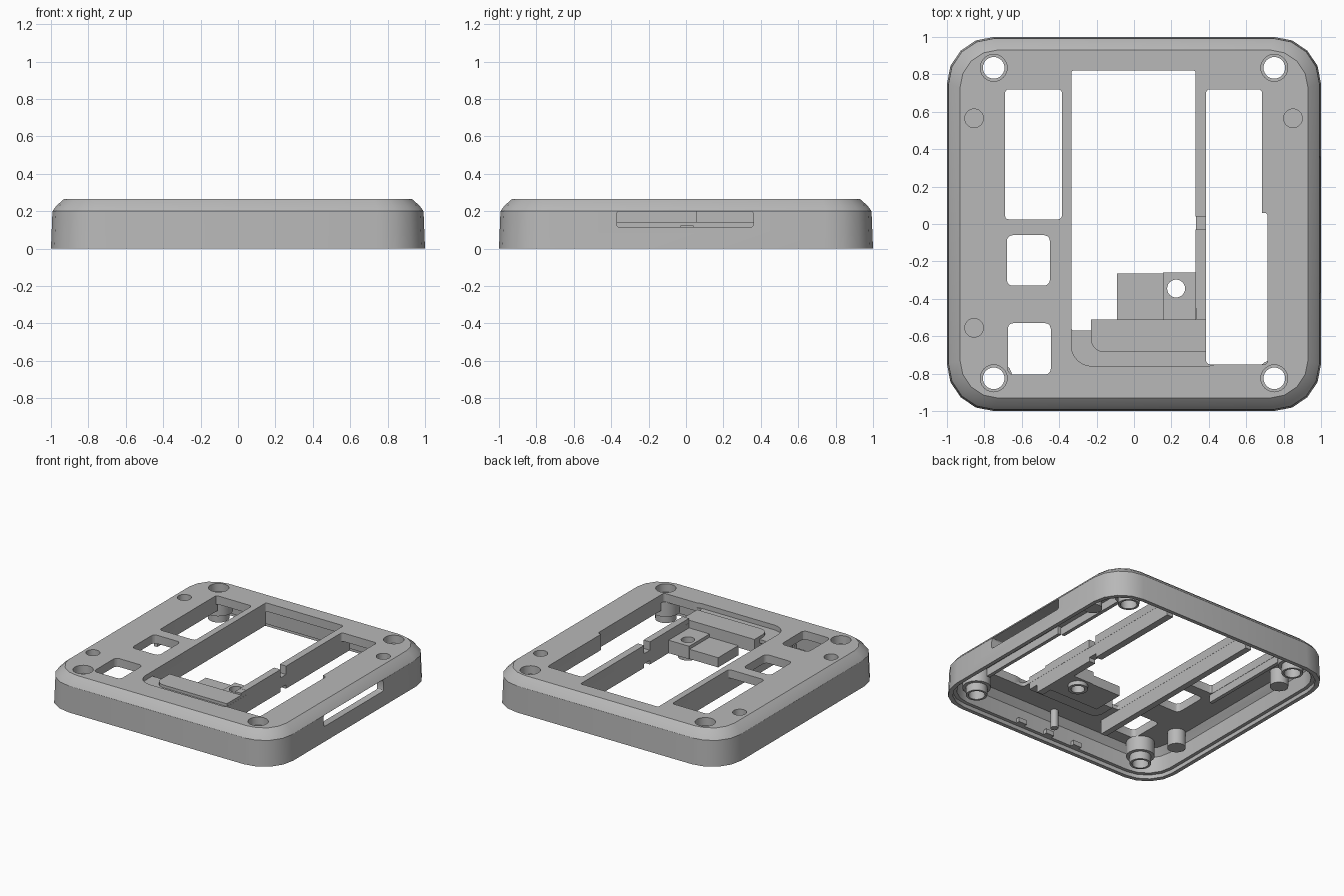
import bpy, bmesh, math
from mathutils import Matrix

if bpy.data.objects.get("Cube"):
    bpy.data.objects.remove(bpy.data.objects["Cube"], do_unlink=True)

grey = bpy.data.materials.new("plain_grey")
grey.use_nodes = True
colour = (0.48, 0.48, 0.48, 1)
grey.diffuse_color = colour
grey.node_tree.nodes["Principled BSDF"].inputs["Base Color"].default_value = colour


def finish(name, bm):
    bmesh.ops.recalc_face_normals(bm, faces=bm.faces)
    mesh = bpy.data.meshes.new(name)
    bm.to_mesh(mesh)
    bm.free()
    mesh.materials.append(grey)
    ob = bpy.data.objects.new(name, mesh)
    bpy.context.collection.objects.link(ob)
    return ob


def outline(x0, x1, y0, y1, r, seg):
    """Rounded rectangle, counter-clockwise."""
    pts = []
    corners = ((x1 - r, y1 - r), (x0 + r, y1 - r), (x0 + r, y0 + r), (x1 - r, y0 + r))
    for k, (cx, cy) in enumerate(corners):
        for i in range(seg + 1):
            a = math.pi / 2 * (k + i / seg)
            pts.append((cx + r * math.cos(a), cy + r * math.sin(a)))
    return pts


def loft(name, rings):
    """Closed solid through rings given as (points, z)."""
    bm = bmesh.new()
    loops = [[bm.verts.new((x, y, z)) for x, y in pts] for pts, z in rings]
    n = len(loops[0])
    for a, b in zip(loops, loops[1:]):
        for i in range(n):
            j = (i + 1) % n
            bm.faces.new((a[i], a[j], b[j], b[i]))
    bm.faces.new(loops[0][::-1])
    bm.faces.new(loops[-1])
    return finish(name, bm)


def slab(name, x0, x1, y0, y1, z0, z1, r=0.02, seg=3):
    pts = outline(x0, x1, y0, y1, r, seg)
    return loft(name, [(pts, z0), (pts, z1)])


def box(name, x0, x1, y0, y1, z0, z1):
    bm = bmesh.new()
    m = Matrix.Translation(((x0 + x1) / 2, (y0 + y1) / 2, (z0 + z1) / 2))
    bmesh.ops.create_cube(bm, size=1, matrix=m @ Matrix.Diagonal((x1 - x0, y1 - y0, z1 - z0, 1)))
    return finish(name, bm)


def cylinder(name, x, y, r, z0, z1, n=24):
    pts = [(x + r * math.cos(2 * math.pi * i / n), y + r * math.sin(2 * math.pi * i / n)) for i in range(n)]
    return loft(name, [(pts, z0), (pts, z1)])


def turned(name, x, y, profile, n=24):
    """Ring turned from a closed (radius, z) profile."""
    bm = bmesh.new()
    loops = [[bm.verts.new((x + r * math.cos(2 * math.pi * i / n),
                            y + r * math.sin(2 * math.pi * i / n), z)) for i in range(n)]
             for r, z in profile]
    for a, b in zip(loops, loops[1:] + loops[:1]):
        for i in range(n):
            j = (i + 1) % n
            bm.faces.new((a[i], a[j], b[j], b[i]))
    return finish(name, bm)


def cut(ob, cutters):
    for c in cutters:
        c.hide_render = True
        mod = ob.modifiers.new("cut", "BOOLEAN")
        mod.operation, mod.solver, mod.object = "DIFFERENCE", "EXACT", c
    bpy.context.view_layer.update()
    mesh = bpy.data.meshes.new_from_object(ob.evaluated_get(bpy.context.evaluated_depsgraph_get()))
    ob.modifiers.clear()
    ob.data = mesh
    for c in cutters:
        bpy.data.objects.remove(c, do_unlink=True)


def inset_ring(d, z):
    return outline(-1 + d, 1 - d, -1 + d, 1 - d, 0.25 - d * 0.7, 4), z


TOP, UNDER, ABOVE = 0.265, 0.2, 0.4

# Case shell with chamfered top and stepped hollow underside
shell = loft("case_shell", [inset_ring(0, 0), inset_ring(0.008, 0.2),
                            inset_ring(0.03, 0.23), inset_ring(0.07, TOP)])
cutters = [
    loft("hollow", [inset_ring(0.03, -0.05), inset_ring(0.03, 0.03), inset_ring(0.055, 0.031),
                    inset_ring(0.06, 0.15), inset_ring(0.1, UNDER)]),
    # Windows
    slab("centre_window", -0.335, 0.33, -0.57, 0.82, 0.1, ABOVE, 0.012),
    slab("ledge_recess", -0.335, 0.5, -0.76, -0.45, 0.228, ABOVE, 0.11, 6),
    slab("right_window", 0.385, 0.685, -0.75, 0.72, 0.1, ABOVE),
    slab("right_window_step", 0.45, 0.715, -0.75, 0.06, 0.1, ABOVE),
    slab("left_window", -0.69, -0.385, 0.025, 0.72, 0.1, ABOVE),
    slab("upper_square", -0.68, -0.45, -0.33, -0.06, 0.1, ABOVE, 0.03),
    slab("lower_square", -0.675, -0.445, -0.805, -0.53, 0.1, ABOVE, 0.03),
    box("rib_notch", 0.3, 0.42, -0.03, 0.04, 0.1, ABOVE),
]
# Long slot through the right wall
slot = slab("side_slot", -0.0425, 0.0425, -0.365, 0.365, -0.1, 0.1, 0.015)
slot.data.transform(Matrix.Translation((1, -0.005, 0.157)) @ Matrix.Rotation(math.pi / 2, 4, "Y"))
cutters.append(slot)
# Screw counterbores and blind pockets
screws = [(x, y) for x in (-0.75, 0.75) for y in (-0.825, 0.835)]
pockets = [(-0.855, 0.565), (0.85, 0.565), (-0.855, -0.555)]
cutters += [cylinder("counterbore", x, y, 0.072, 0.15, ABOVE) for x, y in screws]
cutters += [cylinder("pocket", x, y, 0.05, 0.15, ABOVE) for x, y in pockets]
cut(shell, cutters)

# Screw bosses and pocket posts under the top plate
for x, y in screws:
    turned("screw_boss", x, y, [(0.058, 0.03), (0.075, 0.03), (0.075, 0.09),
                                (0.1, 0.09), (0.1, 0.203), (0.058, 0.203)])
for x, y in pockets:
    cylinder("pocket_post", x, y, 0.065, 0.08, 0.205)

# Long ribs beside the centre window, one with a notch
box("left_rib", -0.384, -0.336, -0.76, 0.82, 0.09, 0.21)
box("left_rib_upper", -0.384, -0.336, 0.026, 0.72, 0.2, 0.264)
box("right_rib_back", 0.331, 0.384, 0.04, 0.82, 0.09, 0.264)
box("right_rib_front", 0.331, 0.384, -0.6, -0.03, 0.09, 0.264 - 0.02)
box("right_rib_cap", 0.331, 0.384, -0.51, -0.03, 0.24, 0.264)
box("right_rib_bridge", 0.331, 0.384, -0.03, 0.04, 0.12, 0.2)

# Short skirts along the outer window edges
box("left_skirt", -0.72, -0.692, 0.0, 0.74, 0.14, 0.205)
box("right_skirt", 0.718, 0.745, -0.72, 0.06, 0.14, 0.205)
box("right_skirt_back", 0.688, 0.715, 0.06, 0.7, 0.14, 0.205)

# Bracket: raised bar, lower plate and drilled tab
bar_pts = outline(-0.23, 0.5, -0.685, -0.4, 0.07, 5)
bar = loft("bracket_bar", [(bar_pts, 0.15), (bar_pts, 0.25)])
cut(bar, [box("bar_trim", -0.5, 0.6, -0.51, -0.3, 0, ABOVE),
          box("bar_end_trim", 0.384, 0.7, -0.8, -0.3, 0, ABOVE)])
box("bracket_plate", -0.09, 0.16, -0.515, -0.265, 0.09, 0.165)
tab = box("bracket_tab", 0.155, 0.332, -0.515, -0.26, 0.09, 0.19)
cut(tab, [cylinder("tab_hole", 0.225, -0.345, 0.048, 0, ABOVE)])
turned("tab_collar", 0.225, -0.345, [(0.048, 0.06), (0.07, 0.06), (0.07, 0.095), (0.048, 0.095)])

# Locating pin and clip tabs by the front wall
cylinder("locating_pin", 0.0, -0.87, 0.028, 0.06, 0.205, 16)
for x in (-0.25, 0, 0.25):
    box("front_clip", x - 0.035, x + 0.035, -0.96, -0.915, 0.03, 0.065)

# Smooth round parts, crisp edges
bpy.ops.object.select_all(action="DESELECT")
for ob in bpy.context.collection.objects:
    if ob.type == "MESH" and ob.data.materials and ob.data.materials[0] == grey:
        ob.select_set(True)
        bpy.context.view_layer.objects.active = ob
bpy.ops.object.shade_smooth_by_angle(angle=math.radians(30))
